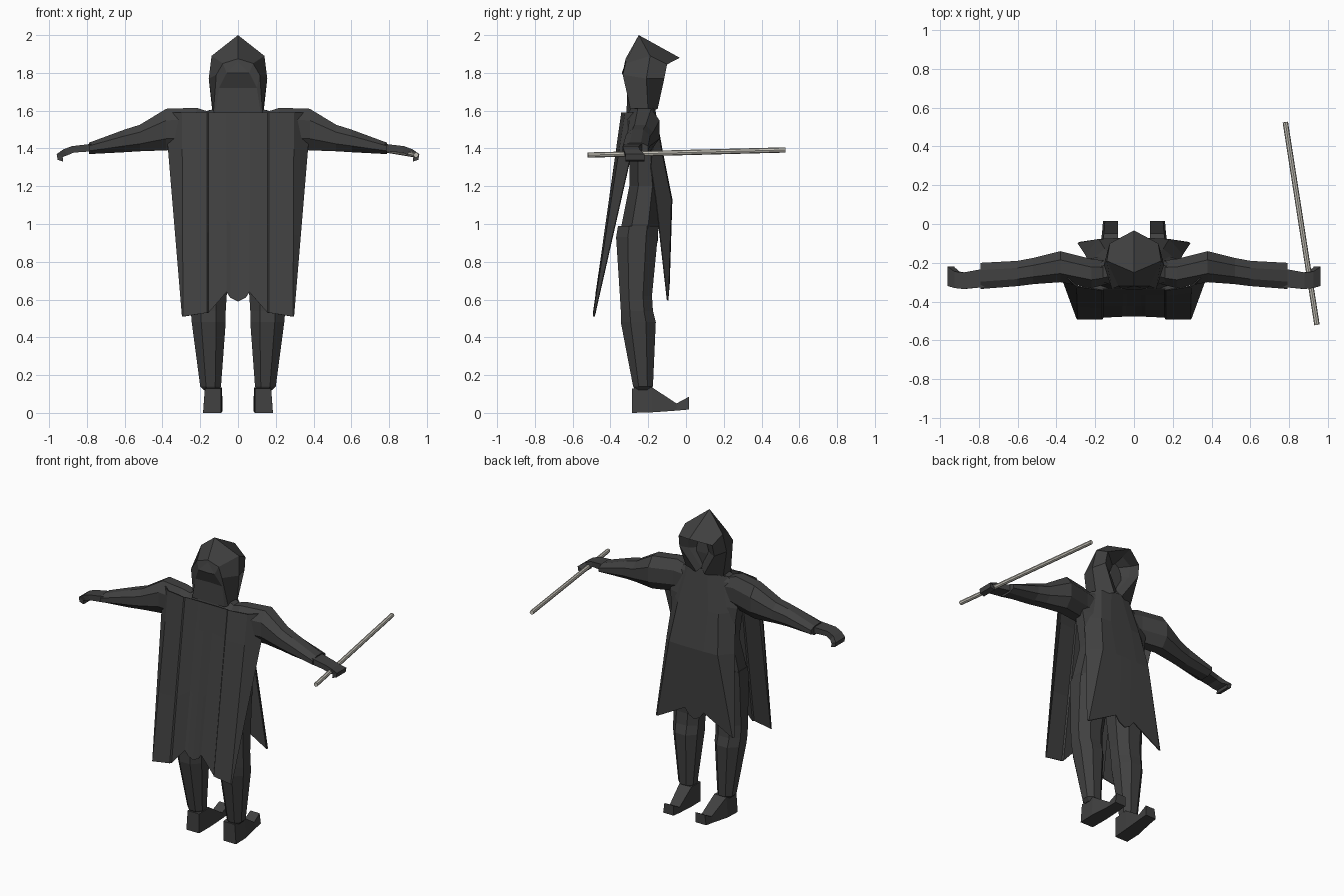
import bpy, bmesh, math
from mathutils import Vector


def material(name, rgb):
    m = bpy.data.materials.new(name)
    m.diffuse_color = (*rgb, 1)
    return m


CLOTH = material("charcoal cloth", (0.052, 0.052, 0.052))
WOOD = material("pale wood", (0.56, 0.54, 0.48))


def loft(name, rings, closed=True, cap=True, mirror=True, thick=0.0):
    """Skin a list of point rings with quads, optionally mirrored in x."""
    bm = bmesh.new()
    rows = [[bm.verts.new(p) for p in r] for r in rings]
    n = len(rows[0])
    for a, b in zip(rows, rows[1:]):
        for i in range(n if closed else n - 1):
            j = (i + 1) % n
            bm.faces.new((a[i], a[j], b[j], b[i]))
    if cap:
        bm.faces.new(rows[0])
        bm.faces.new(rows[-1])
    bmesh.ops.recalc_face_normals(bm, faces=bm.faces)
    me = bpy.data.meshes.new(name)
    bm.to_mesh(me)
    bm.free()
    me.materials.append(CLOTH)
    ob = bpy.data.objects.new(name, me)
    bpy.context.collection.objects.link(ob)
    if mirror:
        mod = ob.modifiers.new("mirror", 'MIRROR')
        mod.use_clip = True
        mod.merge_threshold = 0.002
    if thick:
        mod = ob.modifiers.new("thickness", 'SOLIDIFY')
        mod.thickness = thick
        mod.offset = 0
    return ob


def octagon(a0, a1, b0, b1, c=0.28):
    """Chamfered rectangle, as (a, b) pairs."""
    da, db = (a1 - a0) * c, (b1 - b0) * c
    return [(a0 + da, b0), (a1 - da, b0), (a1, b0 + db), (a1, b1 - db),
            (a1 - da, b1), (a0 + da, b1), (a0, b1 - db), (a0, b0 + db)]


def rings_z(spec):
    return [[(a, b, z) for a, b in octagon(x0, x1, y0, y1)] for z, x0, x1, y0, y1 in spec]


def rings_x(spec):
    return [[(x, a, b) for a, b in octagon(y0, y1, z0, z1)] for x, y0, y1, z0, z1 in spec]


# Legs: ankle, calf, knee, hip
loft("leg", rings_z([
    (0.12, 0.10, 0.18, -0.27, -0.19),
    (0.14, 0.09, 0.20, -0.28, -0.175),
    (0.48, 0.065, 0.245, -0.345, -0.16),
    (0.54, 0.065, 0.25, -0.345, -0.175),
    (0.62, 0.06, 0.25, -0.35, -0.18),
    (0.93, 0.02, 0.25, -0.37, -0.15),
    (0.99, 0.01, 0.25, -0.36, -0.145)]))

# Boots with upturned toes
loft("boot", [[(x0, y, z0), (x1, y, z0), (x1 - 0.01, y, z1), (x0, y, z1)]
              for y, z0, z1, x0, x1 in [
                  (-0.285, 0.0, 0.13, 0.09, 0.185),
                  (-0.18, 0.003, 0.135, 0.085, 0.185),
                  (-0.05, 0.012, 0.05, 0.082, 0.165),
                  (0.015, 0.018, 0.085, 0.082, 0.16)]])

# Torso
loft("torso", rings_z([
    (0.90, -0.23, 0.23, -0.36, -0.15),
    (1.00, -0.25, 0.25, -0.34, -0.145),
    (1.20, -0.22, 0.22, -0.30, -0.13),
    (1.42, -0.25, 0.25, -0.30, -0.145),
    (1.57, -0.22, 0.22, -0.32, -0.175),
    (1.61, -0.13, 0.13, -0.31, -0.18)]), mirror=False)

# Arms with wide sleeves
loft("sleeve", rings_x([
    (0.14, -0.31, -0.19, 1.42, 1.59),
    (0.22, -0.33, -0.18, 1.40, 1.615),
    (0.38, -0.30, -0.14, 1.39, 1.61),
    (0.52, -0.31, -0.175, 1.385, 1.525),
    (0.60, -0.32, -0.19, 1.38, 1.50),
    (0.79, -0.335, -0.20, 1.37, 1.43)]))

# Curled hands: outer and inner (x, z) along the fingers
loft("hand", [[(ox, y0, oz), (ox, y1, oz), (ix, y1, iz), (ix, y0, iz)]
              for ox, oz, ix, iz, y0, y1 in [
                  (0.77, 1.425, 0.77, 1.385, -0.325, -0.23),
                  (0.88, 1.412, 0.87, 1.378, -0.335, -0.25),
                  (0.925, 1.395, 0.90, 1.365, -0.33, -0.245),
                  (0.96, 1.37, 0.928, 1.355, -0.32, -0.22),
                  (0.955, 1.34, 0.925, 1.33, -0.32, -0.22)]])

# Back cape: pleated sheet with a notched hem
cape_cols = [  # top x, bottom x, top y, bottom y, bottom z
    (0.0, 0.0, -0.335, -0.475, 0.59), (0.04, 0.04, -0.335, -0.475, 0.61),
    (0.06, 0.06, -0.335, -0.475, 0.64), (0.158, 0.158, -0.335, -0.48, 0.53),
    (0.165, 0.165, -0.34, -0.49, 0.53), (0.295, 0.29, -0.32, -0.49, 0.51),
    (0.385, 0.295, -0.24, -0.485, 0.51)]
cape_rows = []
for t in (0.0, 0.18, 0.6, 1.0):
    cape_rows.append([(a + (b - a) * t, c + (d - c) * t, 1.59 + (z - 1.59) * t)
                      for a, b, c, d, z in cape_cols])
loft("cape", cape_rows, closed=False, cap=False, thick=0.006)

# Front robe: chest, belly and a hem with pointed corners
loft("front_robe", [
    [(0, -0.17, 1.63), (0.02, -0.17, 1.63), (0.04, -0.17, 1.63), (0.11, -0.18, 1.61), (0.16, -0.22, 1.60)],
    [(0, -0.125, 1.38), (0.04, -0.125, 1.38), (0.08, -0.125, 1.38), (0.15, -0.13, 1.38), (0.23, -0.20, 1.39)],
    [(0, -0.075, 1.13), (0.04, -0.075, 1.13), (0.08, -0.075, 1.13), (0.18, -0.08, 1.13), (0.25, -0.16, 1.13)],
    [(0, -0.09, 0.65), (0.04, -0.09, 0.67), (0.07, -0.09, 0.71), (0.28, -0.095, 0.595), (0.29, -0.10, 0.60)],
], closed=False, cap=False, thick=0.006)

# Hood: recessed face, brim, crown, back of head
loft("hood", [
    [(0, -0.18, 1.84), (0.02, -0.18, 1.82), (0.03, -0.19, 1.76), (0, -0.19, 1.68)],
    [(0, -0.11, 1.86), (0.08, -0.13, 1.83), (0.08, -0.145, 1.76), (0, -0.165, 1.64)],
    [(0, -0.033, 1.88), (0.125, -0.10, 1.845), (0.13, -0.115, 1.77), (0.03, -0.15, 1.61)],
    [(0, -0.25, 2.0), (0.14, -0.19, 1.89), (0.155, -0.21, 1.77), (0.135, -0.20, 1.59)],
    [(0, -0.32, 1.875), (0.08, -0.32, 1.85), (0.115, -0.335, 1.79), (0.13, -0.29, 1.59)],
    [(0, -0.32, 1.86), (0.06, -0.335, 1.80), (0.10, -0.31, 1.72), (0.12, -0.315, 1.59)],
    [(0, -0.32, 1.85), (0, -0.34, 1.80), (0, -0.305, 1.72), (0, -0.315, 1.59)],
], closed=False, cap=False)

# Dark face filling the hood
loft("face", rings_z([
    (1.60, -0.09, 0.09, -0.29, -0.18),
    (1.74, -0.09, 0.09, -0.29, -0.17),
    (1.86, -0.07, 0.07, -0.28, -0.18)]), mirror=False)

# Staff held in one hand
a, b = Vector((0.78, 0.525, 1.392)), Vector((0.943, -0.52, 1.365))
bpy.ops.mesh.primitive_cylinder_add(vertices=8, radius=0.014, depth=(b - a).length, location=(a + b) / 2)
staff = bpy.context.object
staff.name = "staff"
staff.rotation_euler = (b - a).to_track_quat('Z', 'Y').to_euler()
staff.data.materials.append(WOOD)
